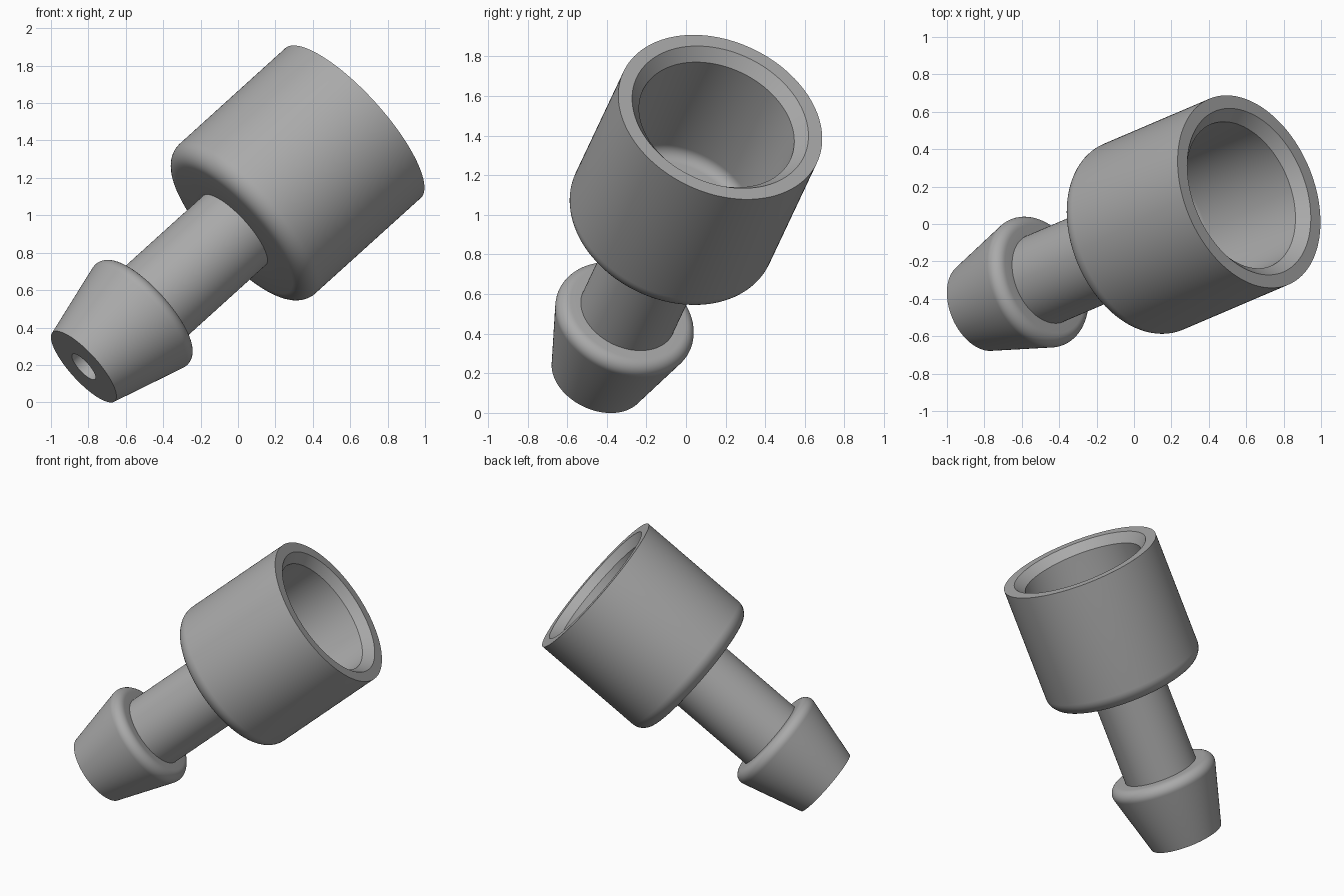
import bpy, bmesh, math
from mathutils import Vector

if "Cube" in bpy.data.objects:
    bpy.data.objects.remove(bpy.data.objects["Cube"])

SEG = 128
TIP = Vector((-0.825, -0.442, 0.19))        # centre of the small end
RIM = Vector((0.615, 0.173, 1.493))         # centre of the open socket rim
LEN = (RIM - TIP).length
TILT = (RIM - TIP).to_track_quat('Z', 'Y')

grey = bpy.data.materials.new("grey_plastic")
grey.diffuse_color = (0.40, 0.40, 0.40, 1)
grey.use_nodes = True
grey.node_tree.nodes["Principled BSDF"].inputs["Base Color"].default_value = grey.diffuse_color


def arc(r, t, radius, start, end, steps=10):
    """Fillet points round centre (r, t), angles in degrees."""
    pts = []
    for i in range(steps + 1):
        a = math.radians(start + (end - start) * i / steps)
        pts.append((r + radius * math.cos(a), t + radius * math.sin(a)))
    return pts


def lathe(name, profile):
    """Revolve (radius, distance along axis) points about the tilted axis."""
    bm = bmesh.new()
    rings = []
    for r, t in profile:
        rings.append([bm.verts.new((r * math.cos(2 * math.pi * k / SEG),
                                    r * math.sin(2 * math.pi * k / SEG), t))
                      for k in range(SEG)])
    for lo, hi in zip(rings, rings[1:]):
        for k in range(SEG):
            n = (k + 1) % SEG
            bm.faces.new((lo[k], lo[n], hi[n], hi[k]))
    me = bpy.data.meshes.new(name)
    bm.to_mesh(me)
    bm.free()
    me.materials.append(grey)
    ob = bpy.data.objects.new(name, me)
    bpy.context.collection.objects.link(ob)
    ob.location = TIP
    ob.rotation_mode = 'QUATERNION'
    ob.rotation_quaternion = TILT
    bpy.ops.object.select_all(action='DESELECT')
    bpy.context.view_layer.objects.active = ob
    ob.select_set(True)
    bpy.ops.object.shade_smooth_by_angle(angle=math.radians(30))
    return ob


NECK, BORE = 0.25, 0.09
BARB_BACK, CUP_BACK, FLOOR = 0.495, 1.14, 1.27

# tapered hose barb: flat tip, cone, rounded shoulder, flat back
lathe("hose_barb", [(BORE, 0), (0.248, 0)]
      + arc(0.304, BARB_BACK - 0.06, 0.06, -15, 90) + [(NECK, BARB_BACK)])

# straight neck
lathe("neck", [(NECK, BARB_BACK), (NECK, CUP_BACK)])

# socket cup: rounded base, straight wall, chamfered mouth, hollow inside
lathe("socket_cup", [(NECK, CUP_BACK)]
      + arc(0.44, CUP_BACK + 0.1, 0.1, -90, 0)
      + [(0.54, LEN), (0.467, LEN), (0.411, LEN - 0.06)]
      + arc(0.351, FLOOR + 0.06, 0.06, 0, -90)
      + [(BORE, FLOOR)])

# bore running through neck and barb
lathe("through_bore", [(BORE, FLOOR), (BORE, 0)])
